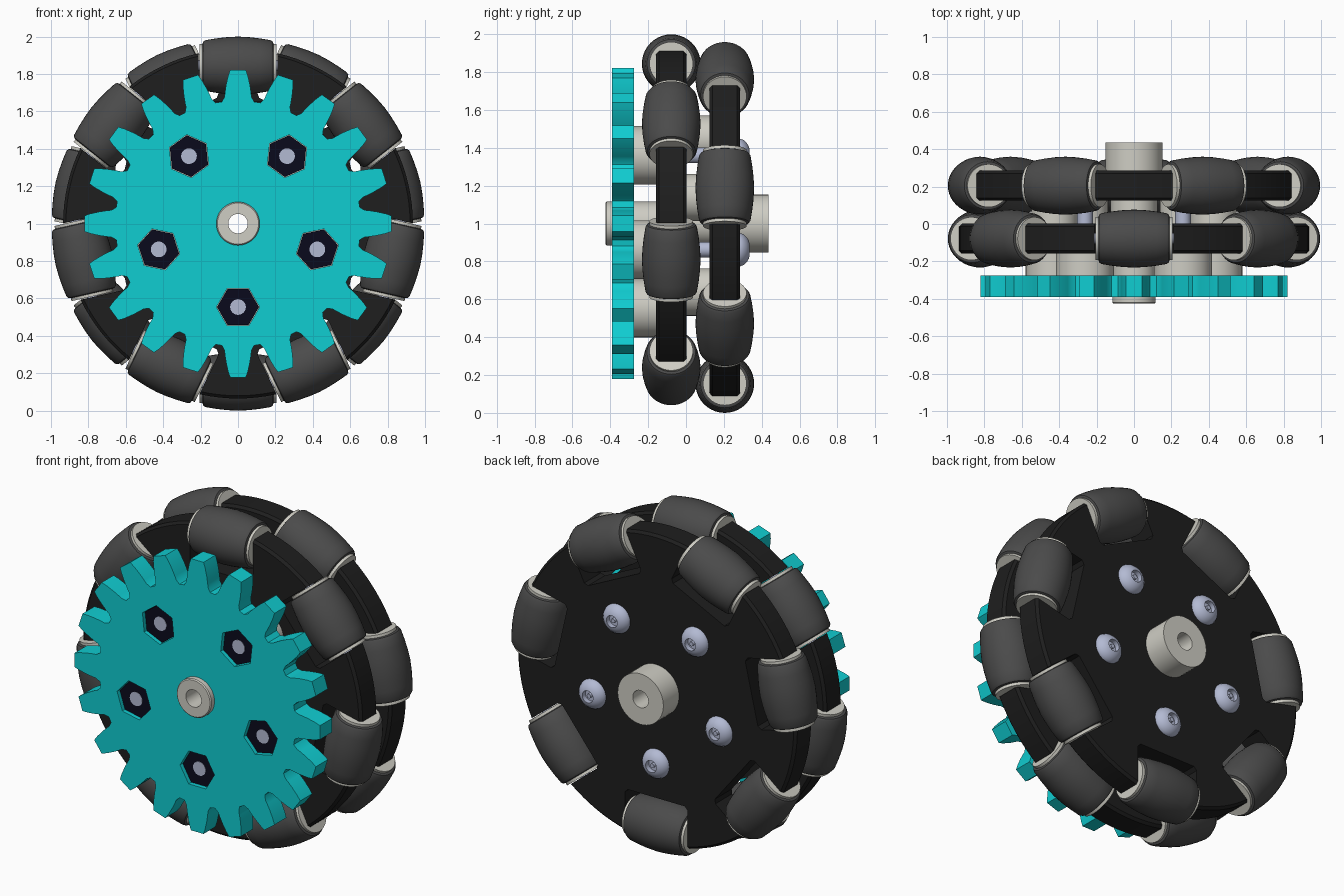
import bpy, bmesh, math
from mathutils import Matrix, Vector

cube = bpy.data.objects.get("Cube")
if cube:
    bpy.data.objects.remove(cube)


def material(name, rgb):
    m = bpy.data.materials.new(name)
    m.use_nodes = True
    m.diffuse_color = (*rgb, 1)
    bsdf = next(n for n in m.node_tree.nodes if n.type == 'BSDF_PRINCIPLED')
    bsdf.inputs["Base Color"].default_value = (*rgb, 1)
    return m


TEAL = material("teal", (.005, .61, .64))
RUBBER = material("rubber grey", (.07, .07, .07))
BLACK = material("black plastic", (.013, .013, .013))
IVORY = material("ivory", (.62, .61, .55))
STEEL = material("blue steel", (.45, .49, .65))
NAVY = material("dark navy", (.003, .003, .012))

CENTRE = Matrix.Translation((0, 0, 1))


def turned(angle):
    """Placement rotated about the wheel axis."""
    return CENTRE @ Matrix.Rotation(angle, 4, 'Y')


def finish(bm, name, mat):
    bmesh.ops.recalc_face_normals(bm, faces=bm.faces[:])
    mesh = bpy.data.meshes.new(name)
    bm.to_mesh(mesh)
    bm.free()
    mesh.materials.append(mat)
    mesh.shade_smooth()
    mesh.set_sharp_from_angle(angle=math.radians(30))
    return mesh


def place(mesh, matrix=CENTRE):
    ob = bpy.data.objects.new(mesh.name, mesh)
    bpy.context.collection.objects.link(ob)
    ob.matrix_world = matrix
    return ob


def lathe(name, profile, mat, steps=40, closed=False):
    """Spin (radius, y) points about the y axis."""
    bm = bmesh.new()
    vs = [bm.verts.new((r, y, 0)) for r, y in profile]
    es = [bm.edges.new(p) for p in zip(vs, vs[1:])]
    if closed:
        es.append(bm.edges.new((vs[-1], vs[0])))
    bmesh.ops.spin(bm, geom=vs + es, cent=(0, 0, 0), axis=(0, 1, 0),
                   angle=math.tau, steps=steps, use_duplicate=False)
    bmesh.ops.remove_doubles(bm, verts=bm.verts[:], dist=.0002)
    return finish(bm, name, mat)


def rod(name, r, y0, y1, mat, steps=40):
    return lathe(name, [(0, y0), (r, y0), (r, y1), (0, y1)], mat, steps)


def prism(name, loops, y0, y1, mat, rim=None):
    """Extrude an outline with holes; chamfer edges beyond radius rim."""
    bm = bmesh.new()
    for loop in loops:
        vs = [bm.verts.new((x, y0, z)) for x, z in loop]
        for a, b in zip(vs, vs[1:] + vs[:1]):
            bm.edges.new((a, b))
    bmesh.ops.triangle_fill(bm, edges=bm.edges[:], use_beauty=True,
                            normal=Vector((0, -1, 0)))
    ext = bmesh.ops.extrude_face_region(bm, geom=bm.faces[:])
    new = [g for g in ext["geom"] if isinstance(g, bmesh.types.BMVert)]
    bmesh.ops.translate(bm, verts=new, vec=(0, y1 - y0, 0))
    bmesh.ops.recalc_face_normals(bm, faces=bm.faces[:])
    if rim:
        edges = [e for e in bm.edges if e.calc_face_angle(0) > 1
                 and abs(e.verts[0].co.y - e.verts[1].co.y) < .001
                 and all(math.hypot(v.co.x, v.co.z) > rim for v in e.verts)]
        bmesh.ops.bevel(bm, geom=edges, offset=.015, segments=1,
                        affect='EDGES')
    return finish(bm, name, mat)


def polar(r, a):
    """Point at radius r, angle a clockwise from the top."""
    return (r * math.sin(a), r * math.cos(a))


def ring(r, n, centre=(0, 0), phase=0):
    pts = [polar(r, phase + i * math.tau / n) for i in range(n)]
    return [(x + centre[0], z + centre[1]) for x, z in pts]


def spun(x, z, a):
    return (x * math.cos(a) + z * math.sin(a),
            z * math.cos(a) - x * math.sin(a))


# Slotted wheel discs
ROLLERS = 7
PITCH = math.tau / ROLLERS
RIM, SLOT, FLOOR = .935, .21, .655
outline = []
edge = math.asin(SLOT / RIM)
for i in range(ROLLERS):
    a = i * PITCH
    outline += [spun(x, z, a) for x, z in
                ((-SLOT, FLOOR + .02), (-SLOT + .02, FLOOR),
                 (SLOT - .02, FLOOR), (SLOT, FLOOR + .02))]
    span = PITCH - 2 * edge
    outline += [polar(RIM, a + edge + span * k / 8) for k in range(9)]
disc = prism("wheel_disc", [outline, ring(.08, 24)], -.08, .08, BLACK, rim=.92)

# Barrel rollers with end washers and pins
half = [(0, -.19), (.115, -.19), (.128, -.186), (.136, -.174),
        (.145, -.12), (.152, -.06)]
barrel = half + [(.155, 0)] + [(r, -y) for r, y in reversed(half)]
roller = lathe("roller", barrel, RUBBER)
washer = rod("roller_washer", .115, -.206, .206, IVORY)
pin = rod("roller_pin", .03, -.24, .24, STEEL, 16)

for y, phase in ((-.078, 0), (.205, PITCH / 2)):
    place(disc, turned(phase) @ Matrix.Translation((0, y, 0)))
    for i in range(ROLLERS):
        m = (turned(phase + i * PITCH) @ Matrix.Translation((0, y, .845))
             @ Matrix.Rotation(math.pi / 2, 4, 'Z'))
        for part in (roller, washer, pin):
            place(part, m)

# Gear with hexagonal pockets
TEETH, BOLTS, BOLT_R = 20, 5, .446
tooth = [(-.072, .678), (-.07, .70), (-.064, .74), (-.053, .79), (-.042, .822)]
tooth += [(-x, z) for x, z in reversed(tooth)]
gear_outline = []
for i in range(TEETH):
    a = i * math.tau / TEETH
    gear_outline += [spun(x, z, a) for x, z in tooth]
    gear_outline += [polar(.657, a + math.tau / TEETH * f) for f in (.42, .58)]
bolt_angles = [math.pi + i * math.tau / BOLTS for i in range(BOLTS)]
pockets = [ring(.115, 6, polar(BOLT_R, a), a + math.pi / 6)
           for a in bolt_angles]
place(prism("gear", [gear_outline, ring(.08, 24)] + pockets,
            -.39, -.275, TEAL))

# Nuts, bolts and spacers
nut = prism("nut", [ring(.112, 6, phase=math.pi / 6), ring(.04, 24)],
            -.368, -.276, NAVY)
shank = rod("bolt_shank", .042, -.37, .29, STEEL, 24)
head = lathe("bolt_head",
             [(0, .28), (.088, .28), (.088, .287), (.082, .303), (.067, .32),
              (.05, .331), (.036, .335), (.036, .305), (.013, .305),
              (.013, .325), (0, .325)], STEEL, 30)
front_spacer = rod("front_spacer", .155, -.275, -.15, IVORY)
middle_spacer = rod("middle_spacer", .125, -.005, .13, IVORY)
for a in bolt_angles:
    m = turned(a) @ Matrix.Translation((0, 0, BOLT_R))
    for part in (nut, shank, head, front_spacer):
        place(part, m)
    place(middle_spacer, turned(a + math.pi / BOLTS)
          @ Matrix.Translation((0, 0, BOLT_R)))

# Hollow stepped axle
place(lathe("axle_hub",
            [(.052, -.425), (.11, -.425), (.116, -.419), (.116, .2),
             (.153, .2), (.153, .435), (.052, .435)],
            IVORY, 48, closed=True))
